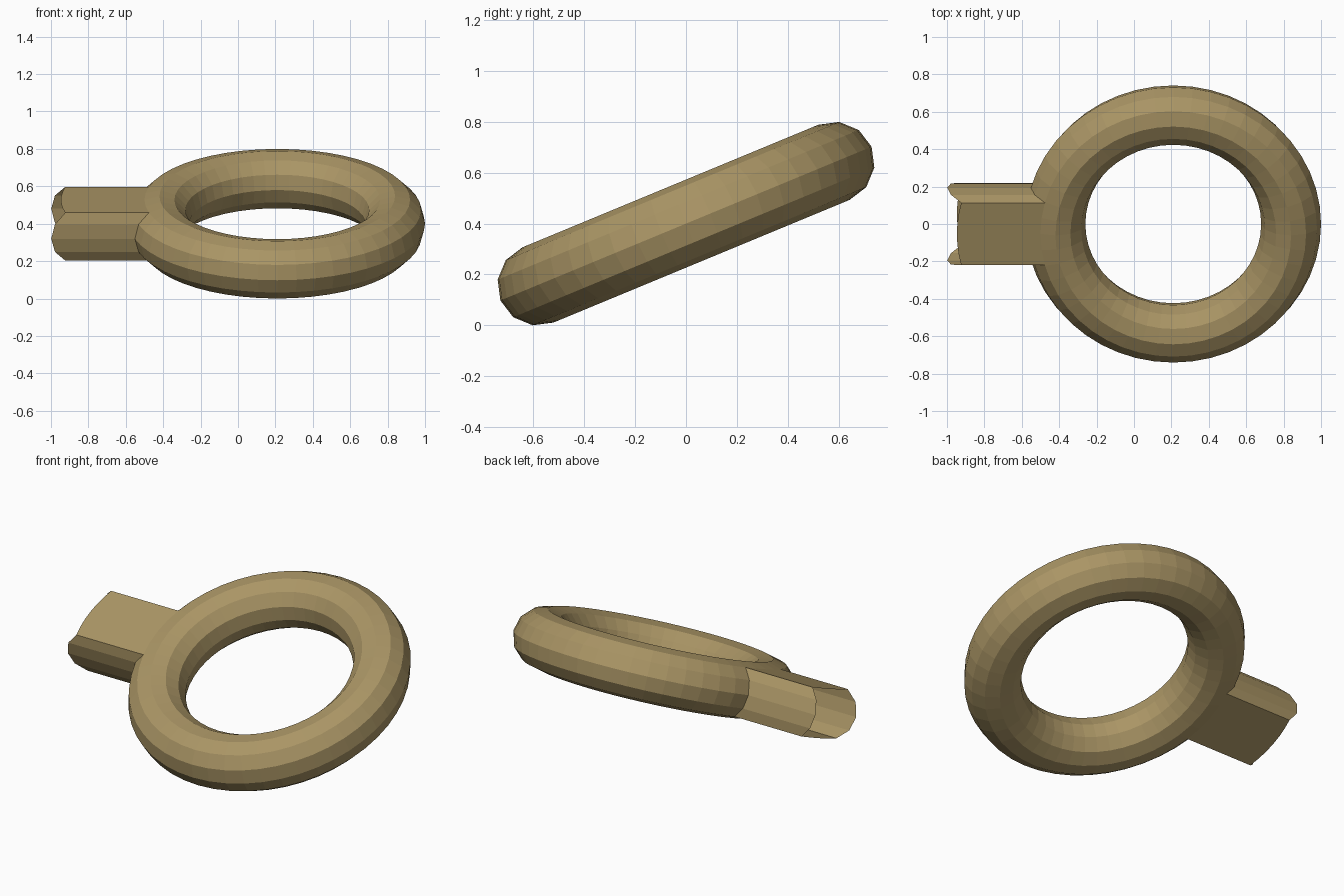
import bpy, bmesh, math
from mathutils import Matrix, Vector

cube = bpy.data.objects.get("Cube")
if cube:
    bpy.data.objects.remove(cube, do_unlink=True)

MAJOR, MINOR = 0.63, 0.16
TILT = math.radians(22.5)
STEP = math.radians(30)
frame = Matrix.Translation((0, 0, 0.4)) @ Matrix.Rotation(TILT, 4, "X")

brass = bpy.data.materials.new("aged brass")
colour = (0.40, 0.30, 0.13, 1)
brass.diffuse_color = colour
brass.use_nodes = True
brass.node_tree.nodes["Principled BSDF"].inputs["Base Color"].default_value = colour

# Faceted ring, tilted up towards the back
bpy.ops.mesh.primitive_torus_add(major_segments=48, minor_segments=12,
                                 major_radius=MAJOR, minor_radius=MINOR)
ring = bpy.context.object
ring.name = "ring"
ring.matrix_world = frame @ Matrix.Translation((0.21, 0, 0))
ring.data.materials.append(brass)

# Shank section: flat top and bottom, slightly bulging faceted sides
half_width, bulge, cuts = 0.18, 0.03, 6
side = []
for i in range(-2, 3):
    a = i * STEP
    swell = bulge * (math.cos(a) - 0.5) * 2
    side.append((half_width + swell, MINOR * math.sin(a)))
top = [(half_width * (1 - 2 * i / cuts), side[-1][1]) for i in range(1, cuts)]
section = side + top
section += [(-w, -t) for w, t in section]


def end_x(w, t):
    """Rounded open end, following a ring-shaped outline."""
    reach = MAJOR + math.sqrt(MINOR ** 2 - t ** 2)
    return -0.237 - math.sqrt(reach ** 2 - w ** 2)


# Open shank, running from inside the ring tube to its rounded end
bm = bmesh.new()
inner = [bm.verts.new(Vector((-0.41, w, t))) for w, t in section]
outer = [bm.verts.new(Vector((end_x(w, t), w, t))) for w, t in section]
for i in range(len(section)):
    j = (i + 1) % len(section)
    bm.faces.new((inner[i], inner[j], outer[j], outer[i]))
bmesh.ops.recalc_face_normals(bm, faces=bm.faces)
centre = Vector((-0.7, 0, 0))
f = max(bm.faces, key=lambda face: face.calc_center_median().z)
if f.normal.dot(f.calc_center_median() - centre) < 0:
    bmesh.ops.reverse_faces(bm, faces=bm.faces)
mesh = bpy.data.meshes.new("shank")
bm.to_mesh(mesh)
bm.free()
mesh.materials.append(brass)
shank = bpy.data.objects.new("shank", mesh)
bpy.context.collection.objects.link(shank)
shank.matrix_world = frame
